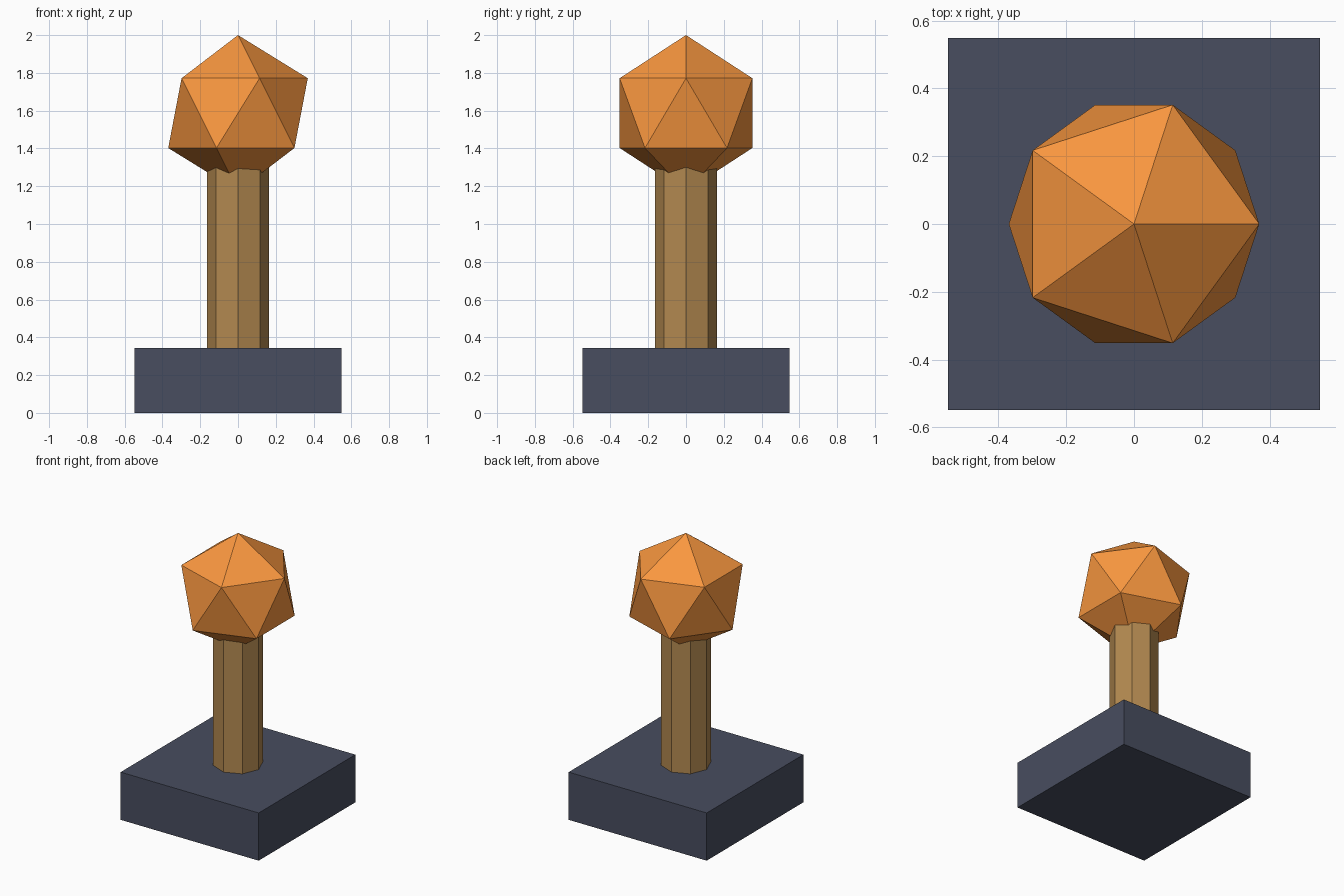
import bpy

if "Cube" in bpy.data.objects:
    bpy.data.objects.remove(bpy.data.objects["Cube"])


def finish(name, color):
    obj = bpy.context.object
    obj.name = name
    mat = bpy.data.materials.new(name + "_material")
    mat.diffuse_color = (*color, 1.0)
    mat.use_nodes = True
    mat.node_tree.nodes["Principled BSDF"].inputs["Base Color"].default_value = mat.diffuse_color
    obj.data.materials.append(mat)
    bpy.ops.object.shade_flat()
    return obj


BASE_W, BASE_H = 1.098, 0.343
SHAFT_R, SHAFT_TOP = 0.165, 1.45
BALL_R = 0.413

# Square base block
bpy.ops.mesh.primitive_cube_add(size=1, location=(0, 0, BASE_H / 2))
base = finish("base", (0.065, 0.075, 0.115))
base.scale = (BASE_W, BASE_W, BASE_H)
bpy.ops.object.transform_apply(location=False, rotation=False, scale=True)

# Eight-sided shaft, running up into the ball
shaft_bottom = BASE_H - 0.05
bpy.ops.mesh.primitive_cylinder_add(
    vertices=8, radius=SHAFT_R, depth=SHAFT_TOP - shaft_bottom,
    location=(0, 0, (SHAFT_TOP + shaft_bottom) / 2))
finish("shaft", (0.45, 0.25, 0.08))

# Faceted ball knob
bpy.ops.mesh.primitive_ico_sphere_add(
    subdivisions=1, radius=BALL_R, location=(0, 0, 2 - BALL_R))
finish("ball_knob", (0.95, 0.31, 0.05))
